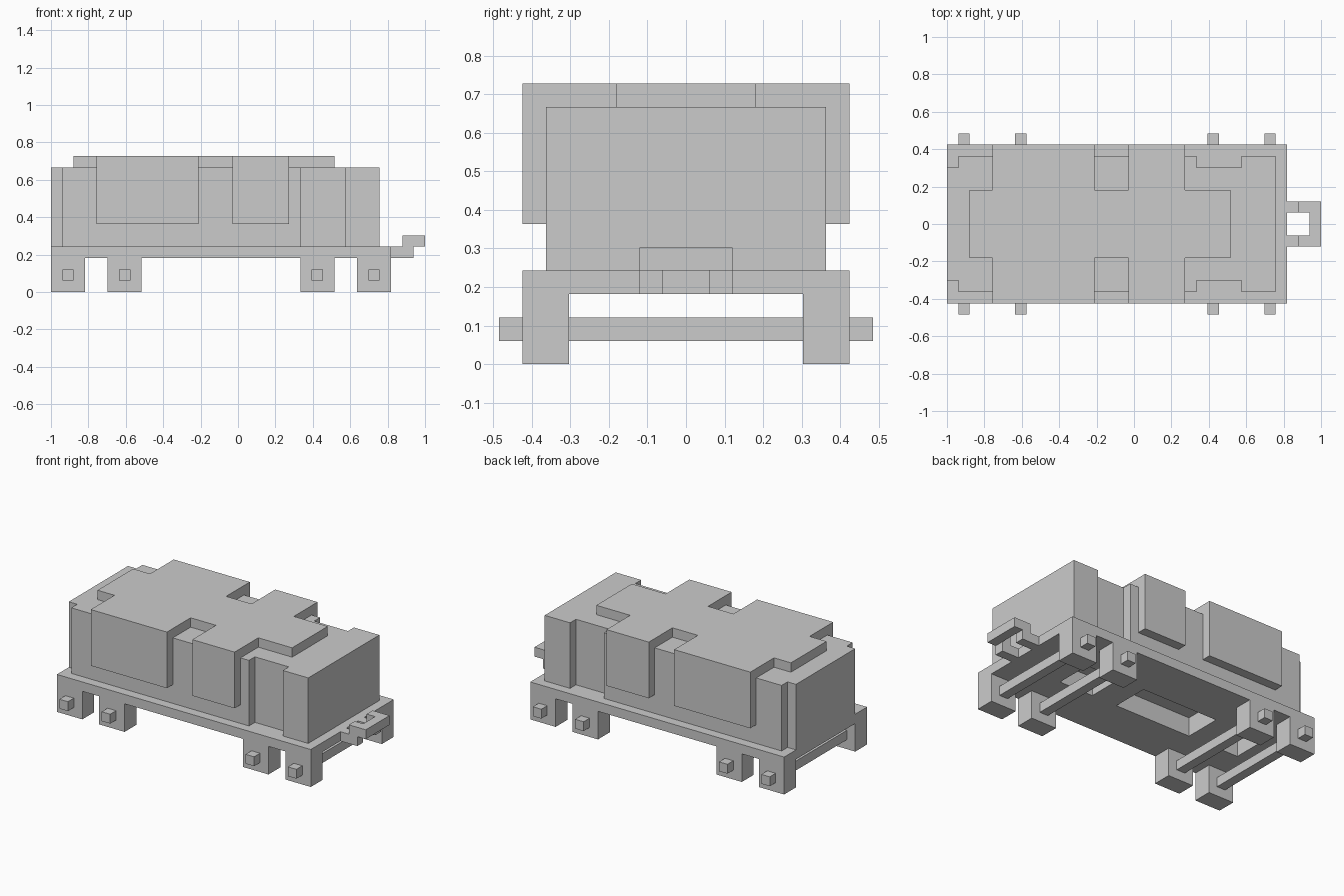
import bpy

if "Cube" in bpy.data.objects:
    bpy.data.objects.remove(bpy.data.objects["Cube"])

U = 2 / 33  # one grid cell; x cells run 0..33, y is centred, z starts at 0


def make(name, verts, faces):
    mesh = bpy.data.meshes.new(name)
    mesh.from_pydata([(x * U - 1, y * U, z * U) for x, y, z in verts], [], faces)
    mesh.update()
    obj = bpy.data.objects.new(name, mesh)
    bpy.context.collection.objects.link(obj)
    return obj


def prism(name, outline, z0, z1):
    """Extrude a counter-clockwise (x, y) outline from z0 to z1."""
    n = len(outline)
    verts = [(x, y, z) for z in (z0, z1) for x, y in outline]
    faces = [tuple(reversed(range(n))), tuple(range(n, 2 * n))]
    faces += [(i, (i + 1) % n, n + (i + 1) % n, n + i) for i in range(n)]
    return make(name, verts, faces)


def box(name, x0, x1, y0, y1, z0, z1):
    return prism(name, [(x0, y0), (x1, y0), (x1, y1), (x0, y1)], z0, z1)


def mirrored(half):
    """Complete an outline given along the front (-y) side from left to right."""
    return half + [(x, -y) for x, y in reversed(half)]


def cut(obj, cutter):
    mod = obj.modifiers.new("pocket", 'BOOLEAN')
    mod.operation = 'DIFFERENCE'
    mod.solver = 'EXACT'
    mod.object = cutter


# Chassis plate and stepped body
chassis = box("chassis", 0, 30, -7, 7, 3, 4)
body = prism("body", mirrored([(0, -5), (1, -5), (1, -6), (22, -6), (22, -5),
                               (26, -5), (26, -6), (29, -6)]), 4, 11)

# Raised roof with side notches
prism("roof", mirrored([(2, -3), (4, -3), (4, -7), (13, -7), (13, -3),
                        (16, -3), (16, -7), (21, -7), (21, -3), (25, -3)]), 11, 12)

# Pockets in the underside
for x0, x1 in ((2, 5), (8, 17), (20, 24)):
    cutter = box("pocket_cutter", x0, x1, -2, 2, 2, 5)
    cutter.hide_render = True
    cutter.hide_viewport = True
    cut(chassis, cutter)
    cut(body, cutter)

# Side panels hanging from the roof
for x0, x1 in ((4, 13), (16, 21)):
    for y0 in (-7, 6):
        box("side_panel", x0, x1, y0, y0 + 1, 6, 11)

# Square wheels and through axles
for x0 in (0, 5, 22, 27):
    for y0 in (-7, 5):
        box("wheel", x0, x0 + 3, y0, y0 + 2, 0, 3)
    box("axle", x0 + 1, x0 + 2, -8, 8, 1, 2)

# Coupling: two arms and a raised hook
for y0 in (-2, 1):
    box("coupling_arm", 30, 32, y0, y0 + 1, 3, 4)
prism("coupling_hook", [(31, -2), (33, -2), (33, 2), (31, 2),
                        (31, 1), (32, 1), (32, -1), (31, -1)], 4, 5)
